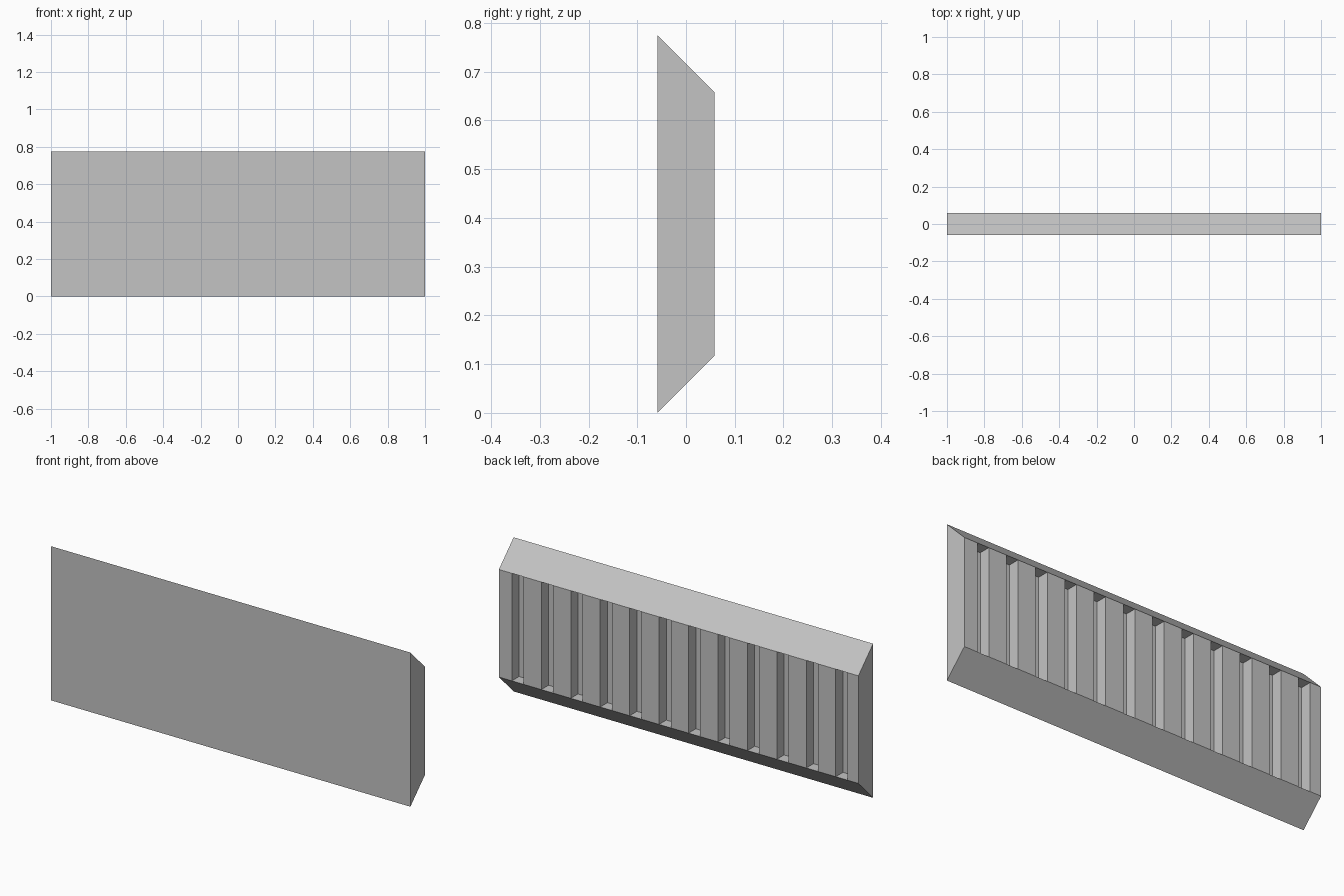
import bpy
import bmesh

default = bpy.data.objects.get("Cube")
if default:
    bpy.data.objects.remove(default, do_unlink=True)

HALF_LENGTH = 1.0
FRONT, BACK, GROOVE_Y = -0.0585, 0.0585, 0.001   # depth levels
HEIGHT, LOW, HIGH = 0.775, 0.117, 0.658          # height levels
GROOVES, PITCH, WIDTH, FIRST = 12, 0.1638, 0.065, -0.939

# Single grey finish
grey = bpy.data.materials.new("panel grey")
grey.use_nodes = True
colour = (0.55, 0.55, 0.55, 1)
grey.diffuse_color = colour
shader = next(n for n in grey.node_tree.nodes if n.type == 'BSDF_PRINCIPLED')
shader.inputs["Base Color"].default_value = colour


def add_prism(bm, profile, x0, x1):
    """Extrude a (y, z) profile along x."""
    face = bm.faces.new([bm.verts.new((x0, y, z)) for y, z in profile])
    result = bmesh.ops.extrude_face_region(bm, geom=[face], use_keep_orig=True)
    moved = [v for v in result["geom"] if isinstance(v, bmesh.types.BMVert)]
    bmesh.ops.translate(bm, verts=moved, vec=(x1 - x0, 0, 0))


def finish(bm, name):
    bmesh.ops.recalc_face_normals(bm, faces=bm.faces[:])
    mesh = bpy.data.meshes.new(name)
    bm.to_mesh(mesh)
    bm.free()
    mesh.materials.append(grey)
    bpy.context.collection.objects.link(bpy.data.objects.new(name, mesh))


# Front panel with sloping top and bottom lips
bm = bmesh.new()
add_prism(bm, [(FRONT, 0), (BACK, LOW), (GROOVE_Y, LOW), (GROOVE_Y, HIGH),
               (BACK, HIGH), (FRONT, HEIGHT)], -HALF_LENGTH, HALF_LENGTH)
finish(bm, "panel")

# Upright ribs that leave the vertical grooves between them
starts = [FIRST + i * PITCH for i in range(GROOVES)]
rib_starts = [-HALF_LENGTH] + [s + WIDTH for s in starts]
rib_ends = starts + [HALF_LENGTH]
rib = [(GROOVE_Y, LOW), (BACK, LOW), (BACK, HIGH), (GROOVE_Y, HIGH)]
bm = bmesh.new()
for x0, x1 in zip(rib_starts, rib_ends):
    add_prism(bm, rib, x0, x1)
finish(bm, "back_ribs")
